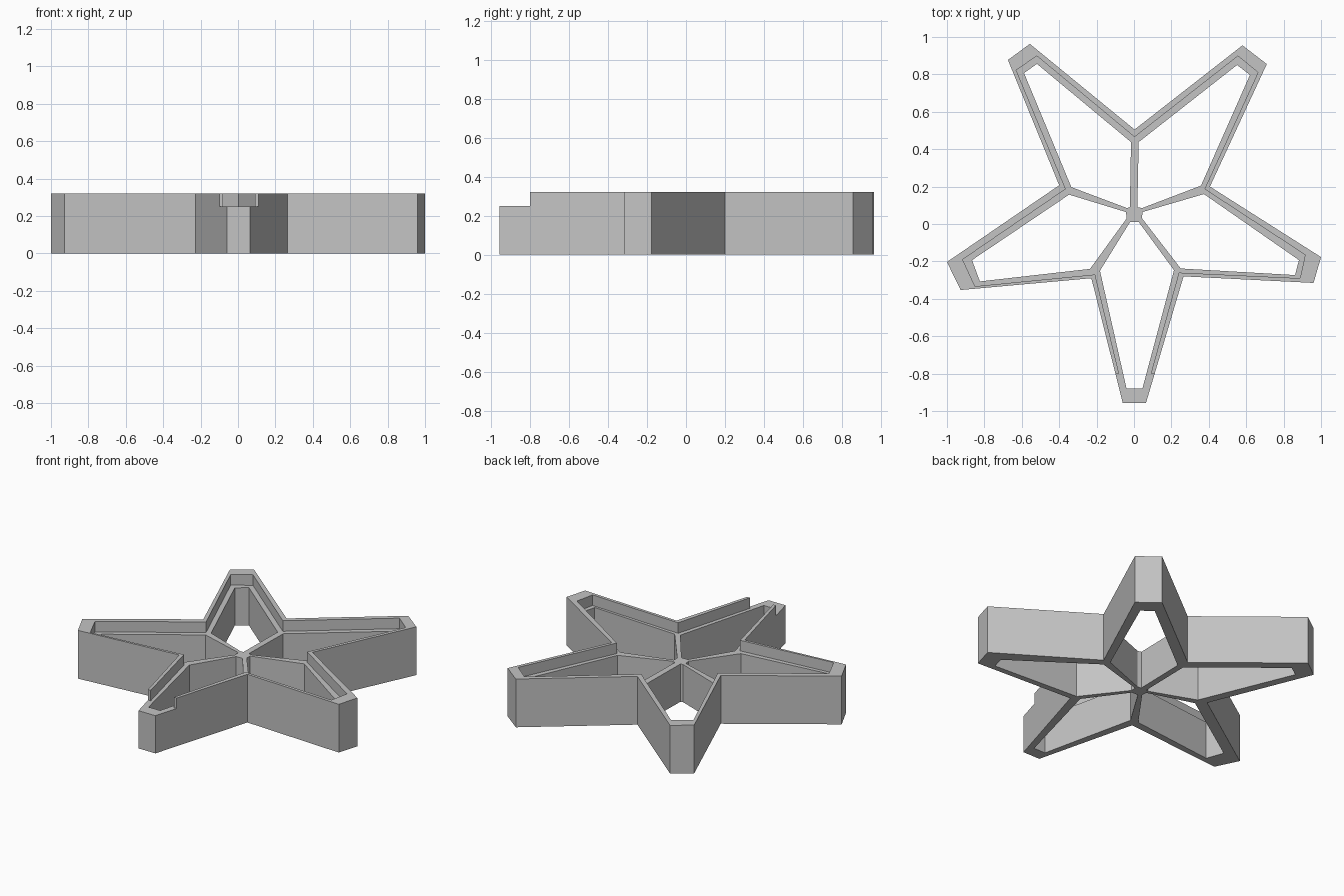
import bpy
import bmesh

HEIGHT = 0.32   # top of the outer rim
LEDGE = 0.25    # top of the inner ledge and the spokes
MARGIN = 0.1    # how far the cutters overshoot

cube = bpy.data.objects.get("Cube")
if cube:
    bpy.data.objects.remove(cube, do_unlink=True)

grey = bpy.data.materials.new("light grey")
grey.use_nodes = True
grey.diffuse_color = (0.55, 0.55, 0.55, 1)
for node in grey.node_tree.nodes:
    if node.type == "BSDF_PRINCIPLED":
        node.inputs["Base Color"].default_value = grey.diffuse_color


def prism(name, outline, bottom, top):
    """Extrude a flat outline between two heights."""
    bm = bmesh.new()
    face = bm.faces.new([bm.verts.new((x, y, bottom)) for x, y in outline])
    extruded = bmesh.ops.extrude_face_region(bm, geom=[face])["geom"]
    moved = [v for v in extruded if isinstance(v, bmesh.types.BMVert)]
    bmesh.ops.translate(bm, verts=moved, vec=(0, 0, top - bottom))
    bmesh.ops.recalc_face_normals(bm, faces=bm.faces)
    mesh = bpy.data.meshes.new(name)
    bm.to_mesh(mesh)
    bm.free()
    mesh.materials.append(grey)
    obj = bpy.data.objects.new(name, mesh)
    bpy.context.collection.objects.link(obj)
    return obj


def cut(target, cutter):
    """Subtract a cutter from the target, then discard the cutter."""
    cutter.hide_render = True
    modifier = target.modifiers.new(cutter.name, "BOOLEAN")
    modifier.operation = "DIFFERENCE"
    modifier.solver = "EXACT"
    modifier.object = cutter
    bpy.context.view_layer.objects.active = target
    bpy.ops.object.modifier_apply(modifier=modifier.name)
    bpy.data.objects.remove(cutter, do_unlink=True)


# Outer star with blunt tips, clockwise from the back notch
star_outline = [
    (0.003, 0.505), (0.58, 0.955), (0.71, 0.855), (0.406, 0.2), (1, -0.177),
    (0.96, -0.315), (0.265, -0.28), (0.064, -0.957), (-0.06, -0.957),
    (-0.228, -0.29), (-0.927, -0.353), (-1, -0.203), (-0.4, 0.207),
    (-0.674, 0.877), (-0.557, 0.963)]

# Pocket inside the rim, running out through the lowered front tip
pocket_outline = [
    (0.003, 0.465), (0.556, 0.898), (0.663, 0.81), (0.377, 0.187),
    (0.915, -0.165), (0.888, -0.29), (0.24, -0.26), (0.09, -0.8),
    (0.2, -0.8), (0.2, -1.1), (-0.2, -1.1), (-0.2, -0.8), (-0.08, -0.8),
    (-0.208, -0.27), (-0.85, -0.333), (-0.916, -0.19), (-0.365, 0.187),
    (-0.63, 0.823), (-0.519, 0.898)]

# Open cells between the spokes, one in each arm
cells = {
    "back_left": [(-0.016, 0.438), (-0.022, 0.09), (-0.037, 0.085),
                  (-0.335, 0.197), (-0.588, 0.807), (-0.519, 0.856)],
    "back_right": [(0.025, 0.438), (0.551, 0.85), (0.62, 0.797),
                   (0.358, 0.205), (0.043, 0.085), (0.018, 0.09)],
    "right": [(0.374, 0.16), (0.882, -0.193), (0.861, -0.273),
              (0.25, -0.238), (0.043, 0.03), (0.045, 0.064)],
    "front": [(0.214, -0.247), (0.045, -0.88), (-0.04, -0.88),
              (-0.182, -0.25), (-0.021, 0.011), (0.025, 0.011)],
    "left": [(-0.235, -0.24), (-0.824, -0.307), (-0.866, -0.193),
             (-0.347, 0.157), (-0.043, 0.064), (-0.039, 0.03)],
}

star = prism("star_frame", star_outline, 0, HEIGHT)
cut(star, prism("rim_pocket", pocket_outline, LEDGE, HEIGHT + MARGIN))
for side, outline in cells.items():
    cut(star, prism(side + "_cell", outline, -MARGIN, HEIGHT + MARGIN))
